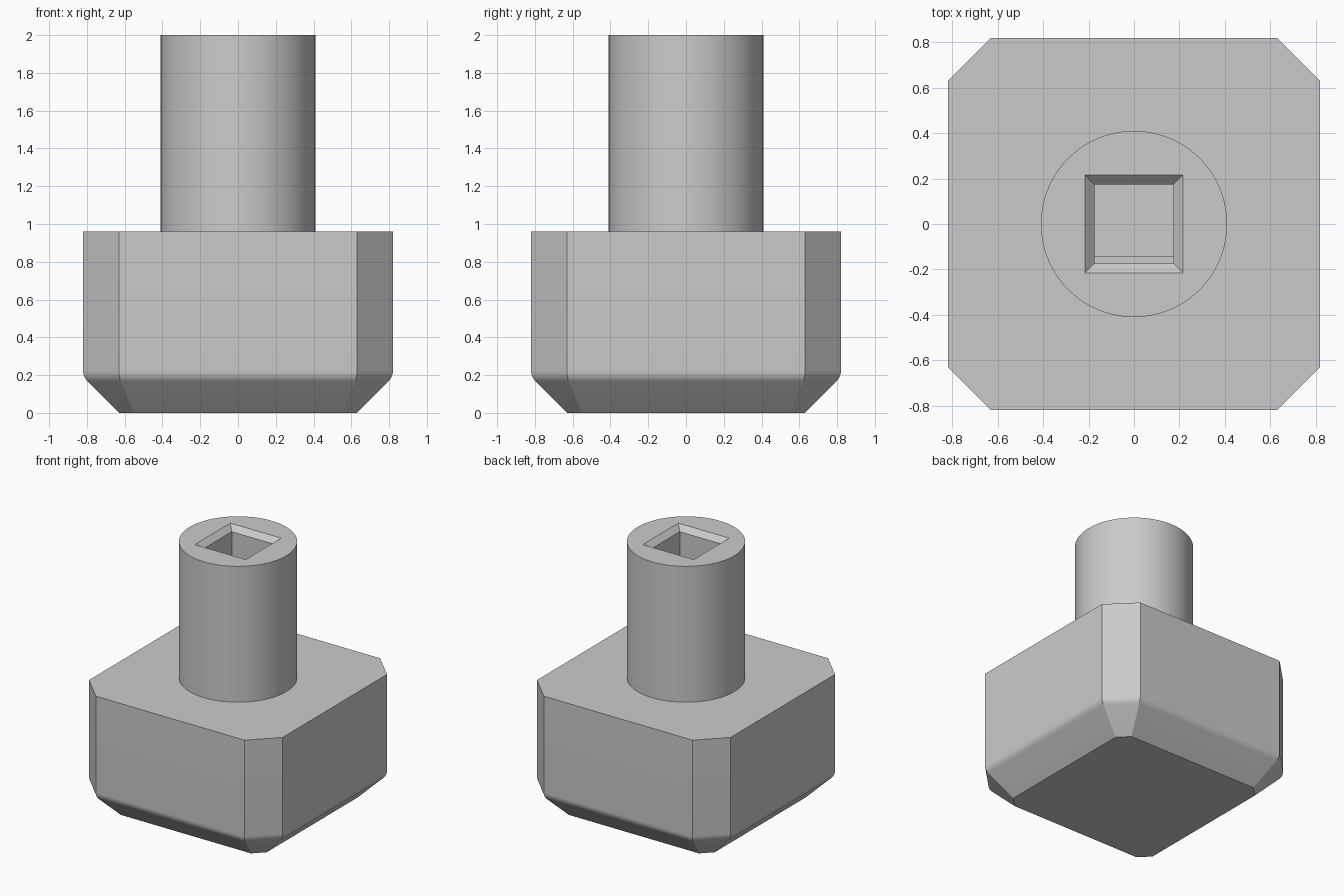
import bpy
import bmesh
from math import cos, sin, tan, pi

cube = bpy.data.objects.get("Cube")
if cube:
    bpy.data.objects.remove(cube)

HALF, CORNER, BODY_TOP, TOP = 0.82, 0.63, 0.96, 2.0
BEVEL, FILLET = 0.19, 0.08
SHAFT_R = 0.41

grey = bpy.data.materials.new("plain grey")
grey.use_nodes = True
grey.diffuse_color = (0.6, 0.6, 0.6, 1)
grey.node_tree.nodes["Principled BSDF"].inputs["Base Color"].default_value = (0.6, 0.6, 0.6, 1)


def loft(name, rings):
    """Closed solid through a stack of matching rings, bottom to top."""
    bm = bmesh.new()
    loops = [[bm.verts.new(p) for p in ring] for ring in rings]
    n = len(loops[0])
    for low, high in zip(loops, loops[1:]):
        for i in range(n):
            j = (i + 1) % n
            bm.faces.new((low[i], low[j], high[j], high[i]))
    bm.faces.new(loops[0][::-1])
    bm.faces.new(loops[-1])
    bmesh.ops.recalc_face_normals(bm, faces=bm.faces[:])
    mesh = bpy.data.meshes.new(name)
    bm.to_mesh(mesh)
    bm.free()
    mesh.materials.append(grey)
    obj = bpy.data.objects.new(name, mesh)
    bpy.context.collection.objects.link(obj)
    return obj


def octagon(inset, z):
    """Square with cut corners, all eight sides moved in by the inset."""
    a = HALF - inset
    b = CORNER - inset * tan(pi / 8)
    pts = []
    for k in range(4):
        c, s = round(cos(k * pi / 2)), round(sin(k * pi / 2))
        pts += [(c * x - s * y, s * x + c * y, z) for x, y in ((a, -b), (a, b))]
    return pts


def square(h, z, front=None):
    f = -h if front is None else front
    return [(-h, f, z), (h, f, z), (h, h, z), (-h, h, z)]


def circle(r, z, n=96):
    return [(r * cos(2 * pi * i / n), r * sin(2 * pi * i / n), z) for i in range(n)]


def activate(obj):
    bpy.ops.object.select_all(action="DESELECT")
    obj.select_set(True)
    bpy.context.view_layer.objects.active = obj


def cut(obj, cutter):
    cutter.hide_render = True
    mod = obj.modifiers.new("socket cut", "BOOLEAN")
    mod.operation = "DIFFERENCE"
    mod.solver = "EXACT"
    mod.object = cutter
    activate(obj)
    bpy.ops.object.modifier_apply(modifier=mod.name)
    bpy.data.objects.remove(cutter)


# Body: bevelled foot, rounded into straight sides
rings = [octagon(BEVEL, 0)]
start = BEVEL + FILLET * tan(pi / 8)
for i in range(7):
    t = pi / 4 * (1 - i / 6)
    rings.append(octagon(FILLET * (1 - cos(t)), start - FILLET * sin(t)))
rings.append(octagon(0, BODY_TOP))
body = loft("body", rings)

# Shaft with a square socket, countersunk rim and a low ledge at the front
shaft = loft("shaft", [circle(SHAFT_R, BODY_TOP), circle(SHAFT_R, TOP)])
cut(shaft, loft("socket_cutter", [square(0.175, 1.35), square(0.175, TOP - 0.04),
                                  square(0.215, TOP), square(0.215, TOP + 0.1)]))
cut(shaft, loft("ledge_cutter", [square(0.175, 1.3, -0.142), square(0.175, 1.4, -0.142)]))

for obj in (body, shaft):
    activate(obj)
    bpy.ops.object.shade_smooth_by_angle(angle=pi / 6)
